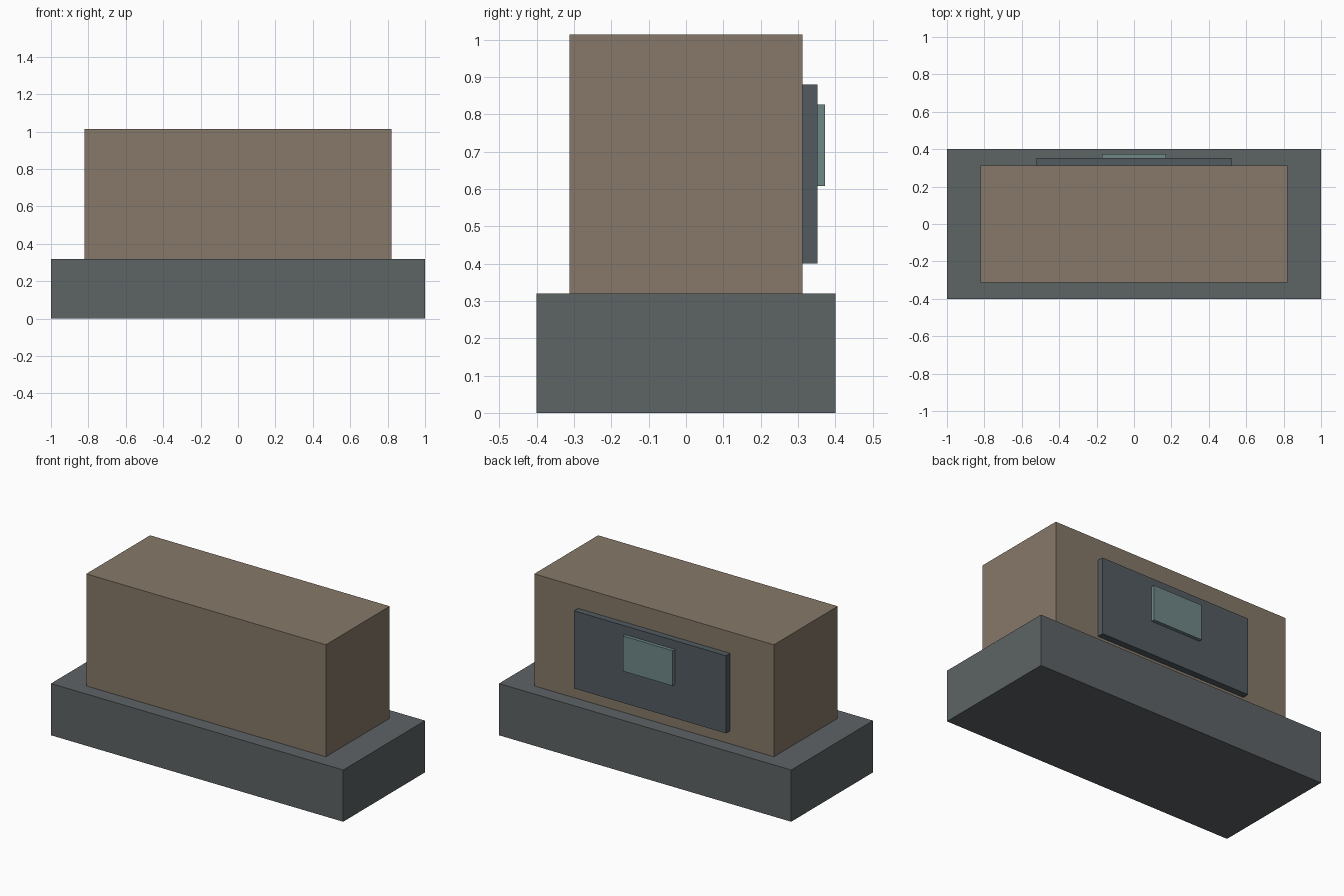
import bpy

if "Cube" in bpy.data.objects:
    bpy.data.objects.remove(bpy.data.objects["Cube"])


def material(name, color):
    mat = bpy.data.materials.new(name)
    mat.diffuse_color = (*color, 1.0)
    mat.use_nodes = True
    mat.node_tree.nodes["Principled BSDF"].inputs["Base Color"].default_value = mat.diffuse_color
    return mat


def box(name, x, y, z, mat):
    """Box spanning the given (min, max) ranges."""
    spans = (x, y, z)
    centre = [(a + b) / 2 for a, b in spans]
    bpy.ops.mesh.primitive_cube_add(size=1, location=centre)
    obj = bpy.context.object
    obj.name = name
    obj.scale = [b - a for a, b in spans]
    bpy.ops.object.transform_apply(location=False, rotation=False, scale=True)
    obj.data.materials.append(mat)
    return obj


slate = material("slate", (0.11, 0.125, 0.13))
dark_slate = material("dark_slate", (0.085, 0.105, 0.115))
brown = material("brown", (0.24, 0.19, 0.14))
teal = material("teal", (0.16, 0.245, 0.245))

# Wide plinth and main block
box("base", (-1, 1), (-0.4, 0.4), (0, 0.32), slate)
box("body", (-0.82, 0.82), (-0.312, 0.312), (0.32, 1.013), brown)

# Raised panel on the back with a small plate on it
box("back_panel", (-0.52, 0.52), (0.312, 0.352), (0.40, 0.88), dark_slate)
box("back_plate", (-0.17, 0.17), (0.352, 0.373), (0.608, 0.826), teal)
